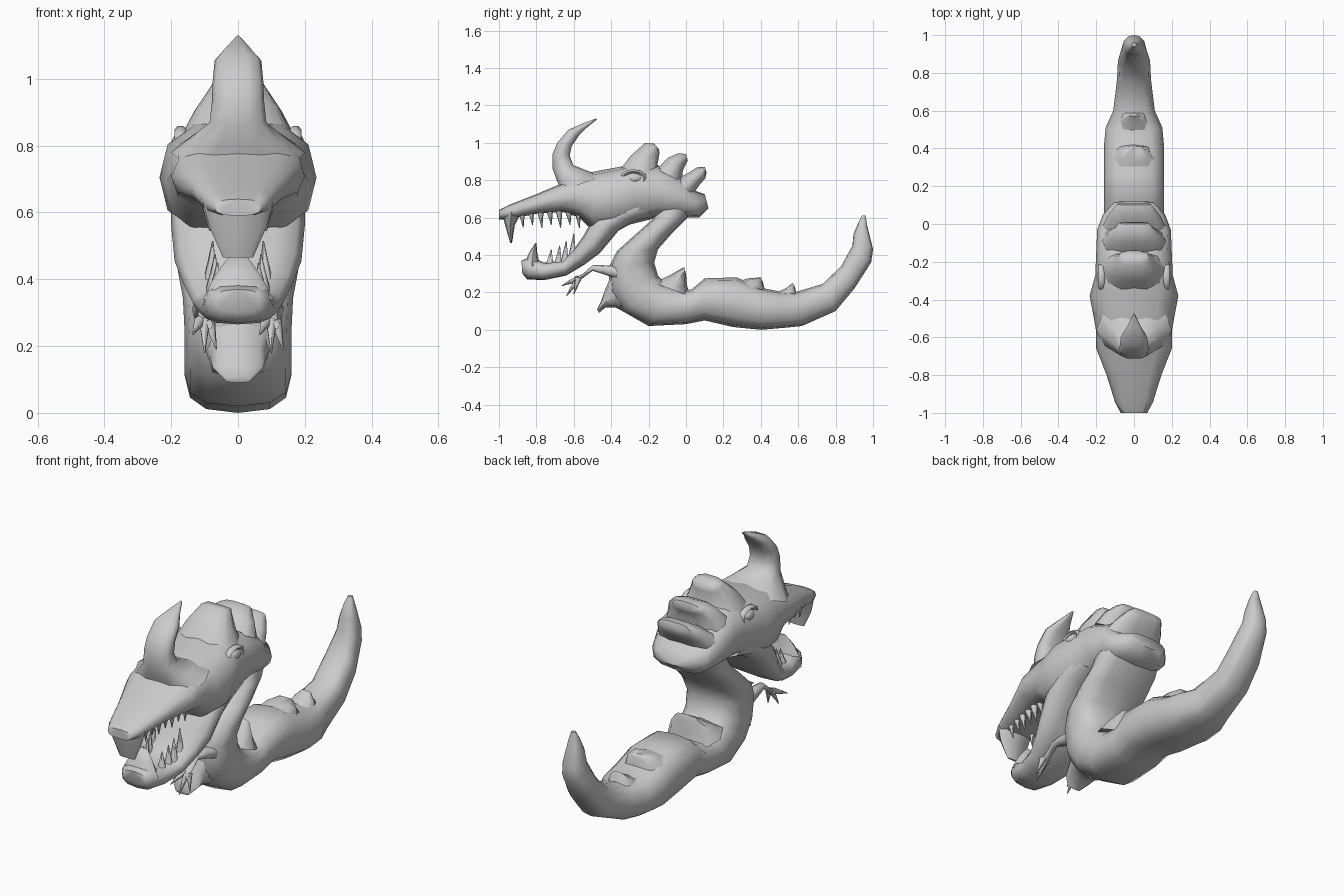
import bpy, bmesh, math
from mathutils import Vector

grey = bpy.data.materials.new("stone grey")
grey.diffuse_color = (0.6, 0.6, 0.6, 1)


def finish(name, bm, angle=60):
    bmesh.ops.recalc_face_normals(bm, faces=bm.faces)
    me = bpy.data.meshes.new(name)
    bm.to_mesh(me)
    bm.free()
    me.materials.append(grey)
    ob = bpy.data.objects.new(name, me)
    bpy.context.collection.objects.link(ob)
    bpy.ops.object.select_all(action='DESELECT')
    ob.select_set(True)
    bpy.context.view_layer.objects.active = ob
    bpy.ops.object.shade_smooth_by_angle(angle=math.radians(angle))
    return ob


def loft(name, stations, sides=12, power=0.75, x=0.0, angle=60):
    """Skin rings; each station is (y1, z1, y2, z2, half width)."""
    bm = bmesh.new()
    rings = []
    for y1, z1, y2, z2, w in stations:
        mid = Vector((x, (y1 + y2) / 2, (z1 + z2) / 2))
        half = Vector((0, (y2 - y1) / 2, (z2 - z1) / 2))
        ring = []
        for i in range(sides):
            a = math.tau * i / sides
            c, s = math.cos(a), math.sin(a)
            c = math.copysign(abs(c) ** power, c)
            s = math.copysign(abs(s) ** power, s)
            ring.append(bm.verts.new(mid + half * s + Vector((c * w, 0, 0))))
        rings.append(ring)
    for r, q in zip(rings, rings[1:]):
        for i in range(sides):
            j = (i + 1) % sides
            bm.faces.new((r[i], r[j], q[j], q[i]))
    bm.faces.new(rings[0])
    bm.faces.new(rings[-1])
    return finish(name, bm, angle)


def spike(name, base, tip, r, sides=6):
    """Pointed cone from base to tip."""
    bm = bmesh.new()
    b, t = Vector(base), Vector(tip)
    d = t - b
    bmesh.ops.create_cone(bm, cap_ends=True, segments=sides, radius1=r,
                          radius2=0.002, depth=d.length)
    bm.transform(d.to_track_quat('Z', 'Y').to_matrix().to_4x4())
    bmesh.ops.translate(bm, verts=bm.verts, vec=(b + t) / 2)
    return finish(name, bm)


# Neck, belly and raised tail
loft("body", [
    (-.15, .66, .06, .68, .17), (-.18, .59, .01, .60, .18), (-.27, .51, -.08, .51, .185),
    (-.37, .42, -.15, .43, .18), (-.415, .33, -.17, .36, .165), (-.405, .20, -.15, .29, .16),
    (-.34, .10, -.11, .25, .16), (-.20, .02, -.05, .22, .16), (.00, .03, .03, .215, .155),
    (.10, .05, .10, .275, .16), (.25, .015, .27, .28, .16), (.40, .0, .40, .225, .16),
    (.52, .01, .50, .205, .15), (.62, .02, .58, .20, .11), (.80, .10, .73, .245, .09),
    (.90, .22, .83, .34, .085), (.99, .36, .89, .45, .06), (1.0, .43, .895, .51, .05),
    (.97, .55, .92, .57, .03), (.96, .61, .94, .61, .012)])

# Skull and snout
loft("head", [
    (-1.0, .59, -1.0, .64, .07), (-.95, .59, -.94, .67, .10), (-.80, .62, -.80, .725, .145),
    (-.66, .63, -.66, .785, .20), (-.57, .60, -.57, .83, .20), (-.50, .53, -.47, .85, .215),
    (-.40, .54, -.36, .87, .235), (-.27, .57, -.27, .89, .205), (-.15, .60, -.15, .88, .20),
    (-.02, .60, -.04, .83, .195), (.07, .60, .03, .75, .165), (.12, .65, .10, .725, .11)])

# Lower jaw rising into full cheeks
loft("lower_jaw", [
    (-.875, .30, -.88, .37, .07), (-.85, .27, -.83, .39, .10), (-.76, .265, -.76, .36, .11),
    (-.64, .29, -.66, .37, .135), (-.54, .35, -.60, .43, .165), (-.46, .41, -.55, .50, .19),
    (-.36, .53, -.50, .59, .20), (-.27, .58, -.42, .66, .20), (-.16, .60, -.30, .72, .185)])

# Curved nose horn with a flared root
loft("horn", [
    (-.67, .74, -.45, .82, .20), (-.695, .80, -.52, .85, .14), (-.715, .86, -.60, .88, .085),
    (-.715, .94, -.62, .93, .078),
    (-.69, 1.0, -.61, .98, .076), (-.63, 1.07, -.57, 1.04, .07), (-.55, 1.105, -.53, 1.08, .035),
    (-.48, 1.13, -.475, 1.125, .004)], sides=10)

# Broad crest bars on the back of the head
loft("crest_top", [(-.37, .84, -.12, .82, .17), (-.30, .93, -.15, .88, .13),
                   (-.22, 1.0, -.14, .945, .085), (-.17, .995, -.145, .965, .075)], sides=10)
loft("crest_middle", [(-.16, .86, -.02, .79, .17), (-.10, .92, -.015, .85, .14),
                      (-.04, .945, .00, .885, .10), (.00, .94, .01, .905, .08)], sides=10)
loft("crest_low", [(-.06, .80, .03, .71, .17), (.01, .84, .075, .775, .14),
                   (.06, .87, .105, .81, .11), (.10, .87, .11, .84, .09)], sides=10)

# Back ridges and chest plate
loft("back_ridge_front", [(-.17, .25, .02, .18, .15), (-.10, .285, .005, .24, .12),
                          (-.01, .335, .00, .30, .07)], sides=8)
loft("back_ridge_middle", [(.20, .23, .43, .18, .13), (.33, .275, .42, .22, .085),
                           (.40, .28, .41, .26, .045)], sides=8)
loft("back_ridge_rear", [(.46, .19, .61, .17, .08), (.53, .22, .59, .20, .06),
                         (.57, .25, .58, .235, .03)], sides=8)
loft("chest_plate", [(-.40, .29, -.34, .10, .10), (-.43, .22, -.38, .12, .085),
                     (-.455, .15, -.43, .12, .075), (-.475, .11, -.465, .09, .04)], sides=8)

# Beak tooth under the snout tip, matching tooth at the jaw tip
loft("beak_tooth", [(-.985, .63, -.88, .63, .105), (-.965, .55, -.915, .56, .085),
                    (-.94, .465, -.93, .465, .045)], sides=8)
loft("jaw_tip_tooth", [(-.87, .34, -.78, .34, .105), (-.84, .41, -.795, .41, .07),
                       (-.805, .465, -.80, .465, .03)], sides=8)

for side, s in (("left", 1), ("right", -1)):
    # Upper teeth along the palate, lower teeth along the jaw
    for i in range(7):
        y = -.88 + i * .05
        x = s * (.07 + i * .004)
        spike(f"upper_tooth_{side}_{i}", (x, y, .65), (x * .9, y + .01, .545 + .015 * (i % 2)), .022)
    for i, (y, z, top) in enumerate([(-.73, .34, .43), (-.685, .34, .45),
                                     (-.65, .35, .475), (-.61, .37, .515)]):
        x = s * (.06 + i * .008)
        spike(f"lower_tooth_{side}_{i}", (x, y, z), (x * .9, y + .01, top), .025)

    # Eye set into a heavy lid ring
    bm = bmesh.new()
    bmesh.ops.create_uvsphere(bm, u_segments=12, v_segments=8, radius=1)
    for v in bm.verts:
        v.co = Vector((s * .168 + v.co.x * .03, -.28 + v.co.y * .05, .81 + v.co.z * .03))
    finish(f"eye_{side}", bm)
    bm = bmesh.new()
    ring = []
    for i in range(12):
        a = math.tau * i / 12
        ring.append([bm.verts.new((s * (.172 + .018 * math.cos(b)),
                                   -.28 + math.cos(a) * (.06 + .015 * math.sin(b)),
                                   .81 + math.sin(a) * (.038 + .012 * math.sin(b))))
                     for b in [math.tau * k / 6 for k in range(6)]])
    for i in range(12):
        p, q = ring[i], ring[(i + 1) % 12]
        for k in range(6):
            bm.faces.new((p[k], p[(k + 1) % 6], q[(k + 1) % 6], q[k]))
    finish(f"eyelid_{side}", bm)

    # Small arm with three claws
    loft(f"arm_{side}", [(-.36, .27, -.36, .34, .04), (-.45, .30, -.44, .345, .028),
                         (-.50, .315, -.50, .345, .02), (-.56, .27, -.55, .30, .02),
                         (-.60, .25, -.59, .28, .025)], sides=8, x=s * .10)
    for i, (dx, y, z) in enumerate([(-.035, -.665, .235), (0, -.64, .18), (.035, -.60, .19)]):
        spike(f"claw_{side}_{i}", (s * .10 + dx * .4, -.575, .275), (s * .10 + dx, y, z), .018)
